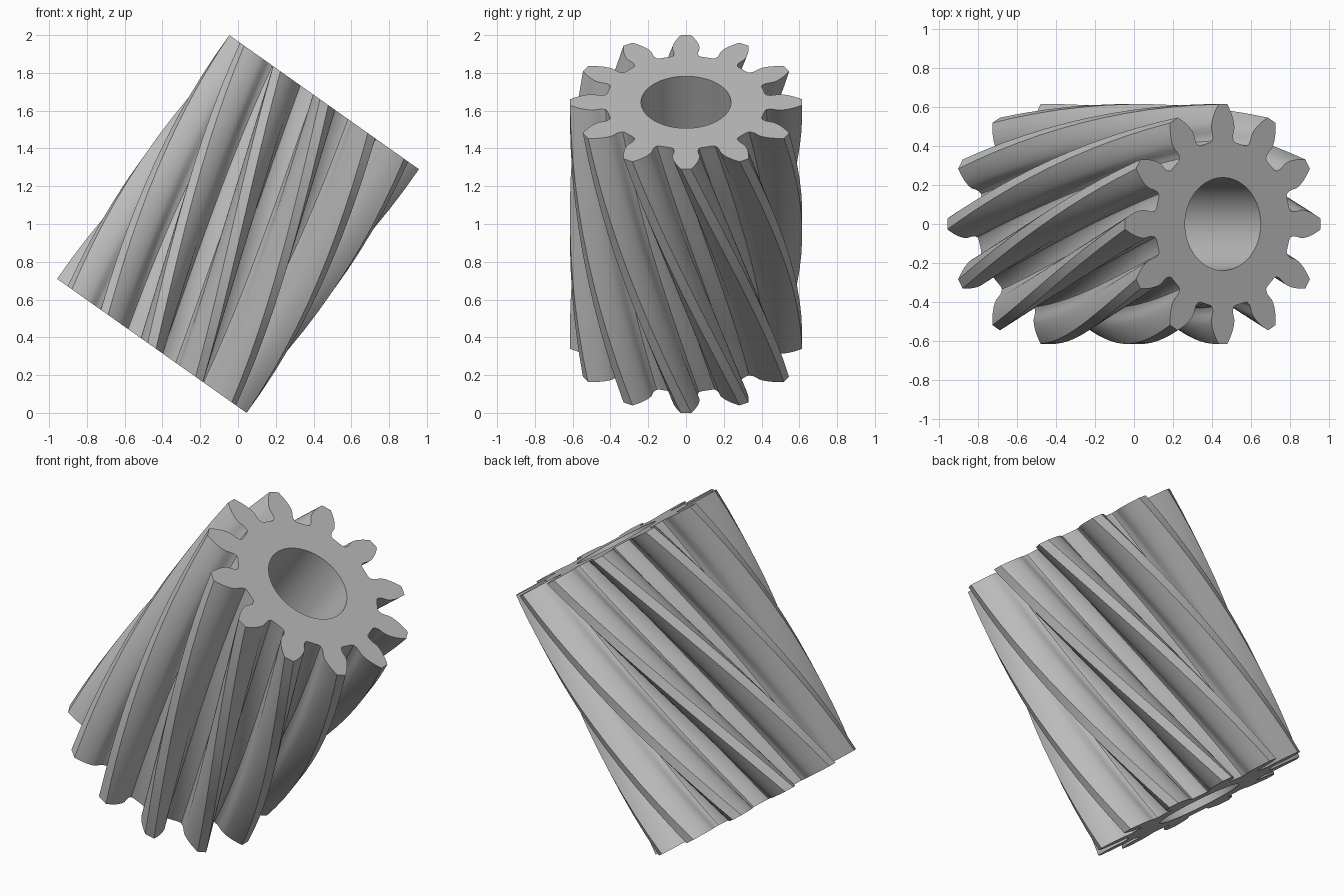
import bpy
import bmesh
from math import sin, cos, tan, acos, sqrt, pi, radians
from mathutils import Matrix, Vector

if "Cube" in bpy.data.objects:
    bpy.data.objects.remove(bpy.data.objects["Cube"], do_unlink=True)

TEETH = 12
TIP_R, ROOT_R, BORE_R = 0.615, 0.425, 0.238
LENGTH = 1.58
TWIST = radians(-60)
TILT = acos(sqrt(2 / 3))
STEPS = 12
BORE_SIDES = 72

module = 2 * TIP_R / (TEETH + 2)
pitch_r = module * TEETH / 2
pressure = radians(20)
base_r = pitch_r * cos(pressure)


def flank_angle(r):
    """Half angle of an involute tooth at radius r."""
    a = acos(min(1, base_r / r))
    return pi / (2 * TEETH) + (tan(pressure) - pressure) - (tan(a) - a)


# One flank from root to tip: filleted undercut foot, then involute
flank = [(ROOT_R, radians(10.5)), (ROOT_R + 0.006, radians(9.0)),
         (ROOT_R + 0.025, radians(8.0)), (0.47, radians(8.0))]
for i in range(7):
    r = base_r + (TIP_R - base_r) * i / 6
    flank.append((r, flank_angle(r)))

tooth = [(r, -a) for r, a in flank] + [(r, a) for r, a in reversed(flank)]
outline = [(r, a + k * 2 * pi / TEETH) for k in range(TEETH) for r, a in tooth]
bore = [(BORE_R, k * 2 * pi / BORE_SIDES) for k in range(BORE_SIDES)]

bm = bmesh.new()


def wall(profile, steps, twist):
    """Sweep a closed polar profile along z and return its two end rings."""
    rings = []
    for s in range(steps + 1):
        t = s / steps
        rings.append([bm.verts.new((r * cos(a + twist * t), r * sin(a + twist * t),
                                    (t - 0.5) * LENGTH)) for r, a in profile])
    n = len(profile)
    for low, high in zip(rings, rings[1:]):
        for i in range(n):
            j = (i + 1) % n
            bm.faces.new((low[i], low[j], high[j], high[i]))
    return rings[0], rings[-1]


# Helical toothed wall and plain bore wall
outer_ends = wall(outline, STEPS, TWIST)
bore_ends = wall(bore, 1, 0)

# Flat end faces with the bore left open
for outer, inner, nz in zip(outer_ends, bore_ends, (-1, 1)):
    edges = [bm.edges.get((ring[i - 1], ring[i]))
             for ring in (outer, inner) for i in range(len(ring))]
    bmesh.ops.triangle_fill(bm, edges=edges, use_beauty=True, normal=Vector((0, 0, nz)))

bmesh.ops.recalc_face_normals(bm, faces=bm.faces)

# Tilt the gear so that it rests on its lower rim
bm.transform(Matrix.Translation((0, 0, 1)) @ Matrix.Rotation(TILT, 4, 'Y'))
lowest = min(v.co.z for v in bm.verts)
bm.transform(Matrix.Translation((0, 0, -lowest)))

mesh = bpy.data.meshes.new("helical_gear")
bm.to_mesh(mesh)
bm.free()
gear = bpy.data.objects.new("helical_gear", mesh)
bpy.context.collection.objects.link(gear)

# Plain grey metal
grey = bpy.data.materials.new("plain_grey")
grey.use_nodes = True
colour = (0.5, 0.5, 0.5, 1)
grey.diffuse_color = colour
grey.node_tree.nodes["Principled BSDF"].inputs["Base Color"].default_value = colour
mesh.materials.append(grey)

bpy.ops.object.select_all(action='DESELECT')
gear.select_set(True)
bpy.context.view_layer.objects.active = gear
bpy.ops.object.shade_smooth_by_angle(angle=radians(30))
